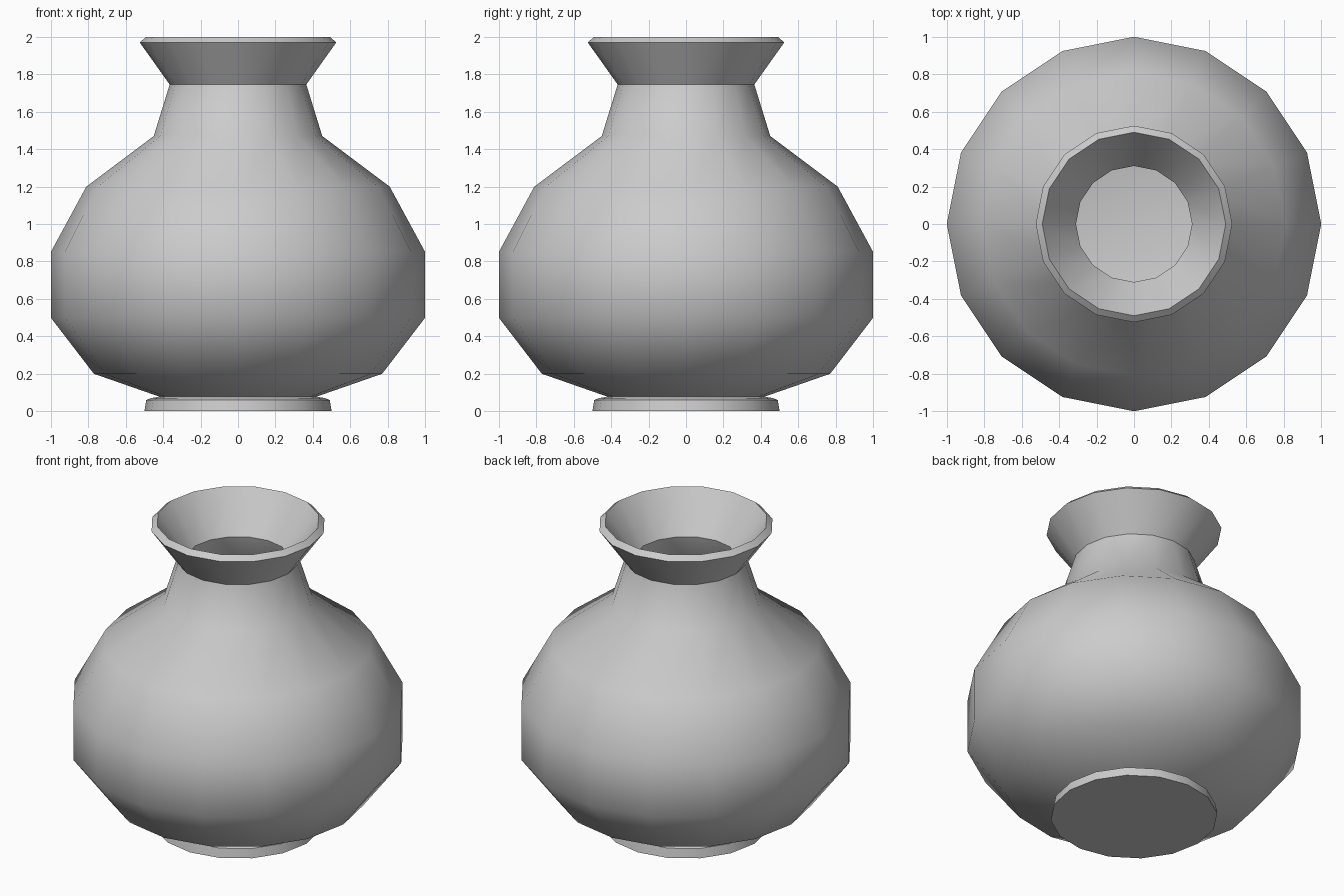
import bpy, bmesh, math

if "Cube" in bpy.data.objects:
    bpy.data.objects.remove(bpy.data.objects["Cube"])

SIDES = 16

# Closed profile (radius, height): outside from foot to lip, then back down inside
profile = [
    (0, 0), (0.5, 0), (0.49, 0.06), (0.465, 0.07), (0.42, 0.078),   # foot
    (0.77, 0.2), (1.0, 0.5), (1.0, 0.85), (0.81, 1.2),              # belly
    (0.45, 1.47), (0.365, 1.745), (0.525, 1.97), (0.49, 2.0),       # neck and lip
    (0.31, 1.75), (0.4, 1.44), (0.77, 1.165), (0.95, 0.84),         # inner wall
    (0.95, 0.52), (0.74, 0.24), (0.41, 0.125), (0, 0.125),          # inner floor
]

# Turn the profile around the z axis
bm = bmesh.new()
verts = [bm.verts.new((r, 0, z)) for r, z in profile]
edges = [bm.edges.new(pair) for pair in zip(verts, verts[1:])]
bmesh.ops.spin(bm, geom=verts + edges, cent=(0, 0, 0), axis=(0, 0, 1),
               angle=math.tau, steps=SIDES)
bmesh.ops.remove_doubles(bm, verts=bm.verts, dist=0.0005)
bmesh.ops.recalc_face_normals(bm, faces=bm.faces)

mesh = bpy.data.meshes.new("vase")
bm.to_mesh(mesh)
bm.free()
vase = bpy.data.objects.new("vase", mesh)
bpy.context.collection.objects.link(vase)

# Smooth belly, crisp neck, lip and foot
bpy.context.view_layer.objects.active = vase
vase.select_set(True)
bpy.ops.object.shade_smooth_by_angle(angle=math.radians(40))
